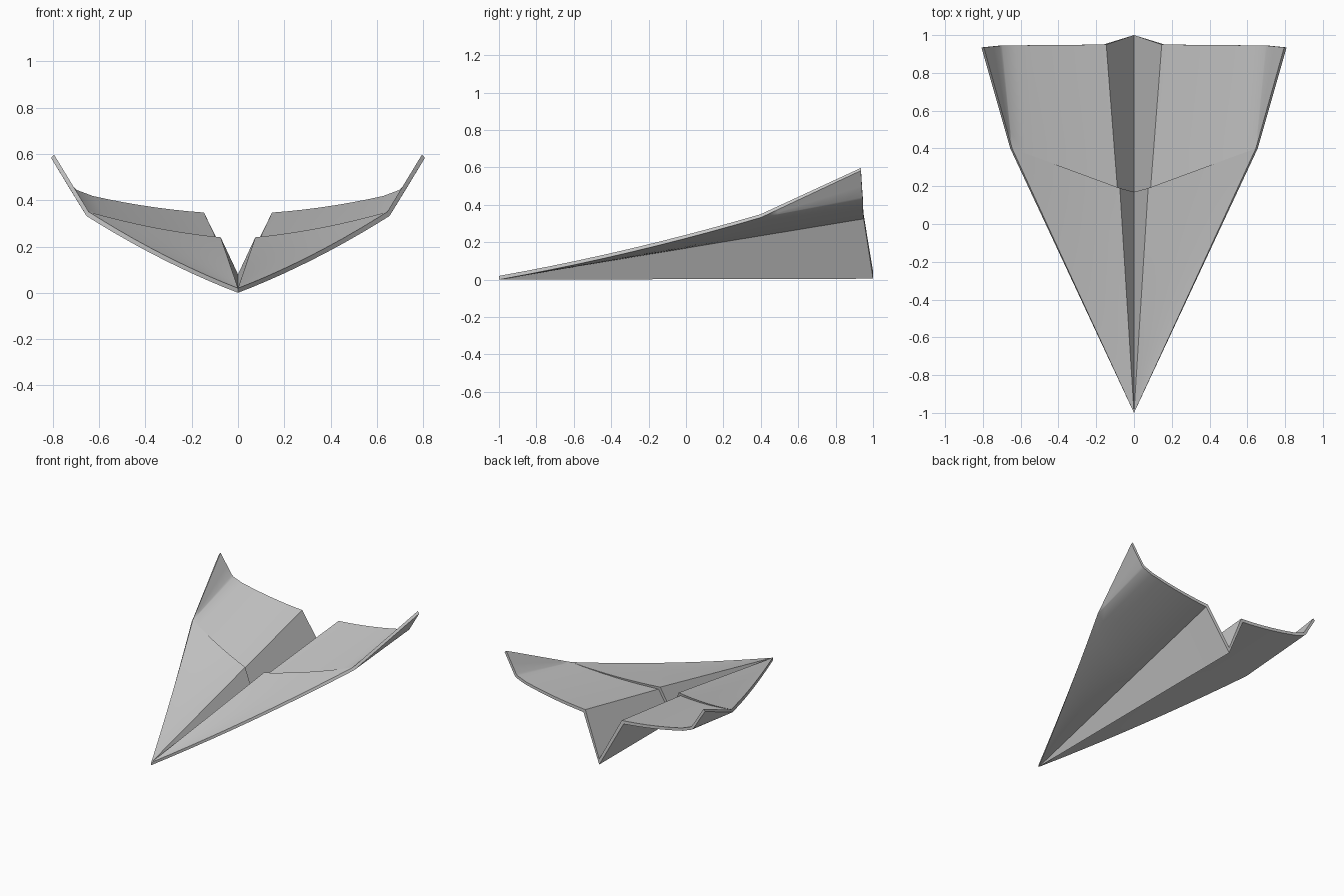
import bpy, bmesh, math
from mathutils import Vector as V

if "Cube" in bpy.data.objects:
    bpy.data.objects.remove(bpy.data.objects["Cube"])

paper = bpy.data.materials.new("paper_grey")
paper.diffuse_color = (0.6, 0.6, 0.6, 1)
paper.use_nodes = True
paper.node_tree.nodes["Principled BSDF"].inputs["Base Color"].default_value = paper.diffuse_color

WING = 8                                # strips across the wing
BEND = (0.0, 0.06, 0.14, 0.5, 1.0)      # strips across the turned-up tip


def section(a, b, t, sag_a, sag_b, lead=0.0):
    """Cross-section blended between two sets of (keel, fold, crease, tip)."""
    keel, fold, crease, tip = (V(p).lerp(V(q), t) for p, q in zip(a, b))
    sag = sag_a + (sag_b - sag_a) * t
    pts = [keel]
    for i in range(WING):
        u = i / WING
        p = fold.lerp(crease, u)
        p.z -= 4 * sag * u * (1 - u) + lead * u * t * (1 - t)
        pts.append(p)
    for w in BEND:
        p = crease.lerp(tip, w)
        p.z -= lead * t * (1 - t)
        # soften the crease of the tip
        p.z += 0.05 * (tip - crease).length * max(0, 1 - w / 0.14)
        pts.append(p)
    return pts


def rows(a, b, n, sag_a, sag_b, lead=0.0):
    return [section(a, b, i / n, sag_a, sag_b, lead) for i in range(n + 1)]


# Corner points of the sheet: keel, fold, crease, tip
nose_top = [(0, -1, 0.02)] * 4
nose_low = [(0, -1, 0.0)] * 4
edge_top, edge_low = (0.645, 0.40, 0.35), (0.655, 0.40, 0.332)
flap_end = [(0, 0.17, 0.08), (0.075, 0.19, 0.24), edge_top, edge_top]
step_top = [(0, 0.17, 0.04), (0.088, 0.19, 0.222), edge_top, edge_top]
step_low = [(0, 0.17, 0.003), (0.098, 0.19, 0.2), edge_low, edge_low]
tail_top = [(0, 1.0, 0.045), (0.147, 0.95, 0.347), (0.697, 0.945, 0.435), (0.795, 0.935, 0.597)]
tail_low = [(0, 1.0, 0.005), (0.162, 0.95, 0.325), (0.708, 0.945, 0.418), (0.808, 0.935, 0.583)]

# Upper skin has the folded front flap ending in a step; lower skin is plain
top = rows(nose_top, flap_end, 10, 0, 0.013, 0.08) + rows(step_top, tail_top, 6, 0.013, 0.012)
low = rows(nose_low, step_low, 10, 0, 0.013, 0.08) + rows(step_low, tail_low, 6, 0.013, 0.012)

bm = bmesh.new()
tv = [[bm.verts.new(p) for p in r] for r in top]
lv = [[bm.verts.new(p) for p in r] for r in low]
nr, nc = len(tv), len(tv[0])
for r in range(nr - 1):
    for c in range(nc - 1):
        bm.faces.new((tv[r][c], tv[r][c + 1], tv[r + 1][c + 1], tv[r + 1][c]))
        bm.faces.new((lv[r][c], lv[r + 1][c], lv[r + 1][c + 1], lv[r][c + 1]))
    # leading edge
    bm.faces.new((tv[r][-1], lv[r][-1], lv[r + 1][-1], tv[r + 1][-1]))
for c in range(nc - 1):                 # trailing edge
    bm.faces.new((tv[-1][c], tv[-1][c + 1], lv[-1][c + 1], lv[-1][c]))

# Mirror to the left half and weld
geo = bm.verts[:] + bm.edges[:] + bm.faces[:]
dup = bmesh.ops.duplicate(bm, geom=geo)["geom"]
for e in dup:
    if isinstance(e, bmesh.types.BMVert):
        e.co.x = -e.co.x
bmesh.ops.reverse_faces(bm, faces=[f for f in dup if isinstance(f, bmesh.types.BMFace)])
bmesh.ops.remove_doubles(bm, verts=bm.verts[:], dist=0.0005)
bmesh.ops.dissolve_degenerate(bm, edges=bm.edges[:], dist=0.0001)

me = bpy.data.meshes.new("paper_plane")
bm.to_mesh(me)
bm.free()
plane = bpy.data.objects.new("paper_plane", me)
bpy.context.collection.objects.link(plane)
me.materials.append(paper)
bpy.context.view_layer.objects.active = plane
plane.select_set(True)
bpy.ops.object.shade_smooth_by_angle(angle=math.radians(40))
